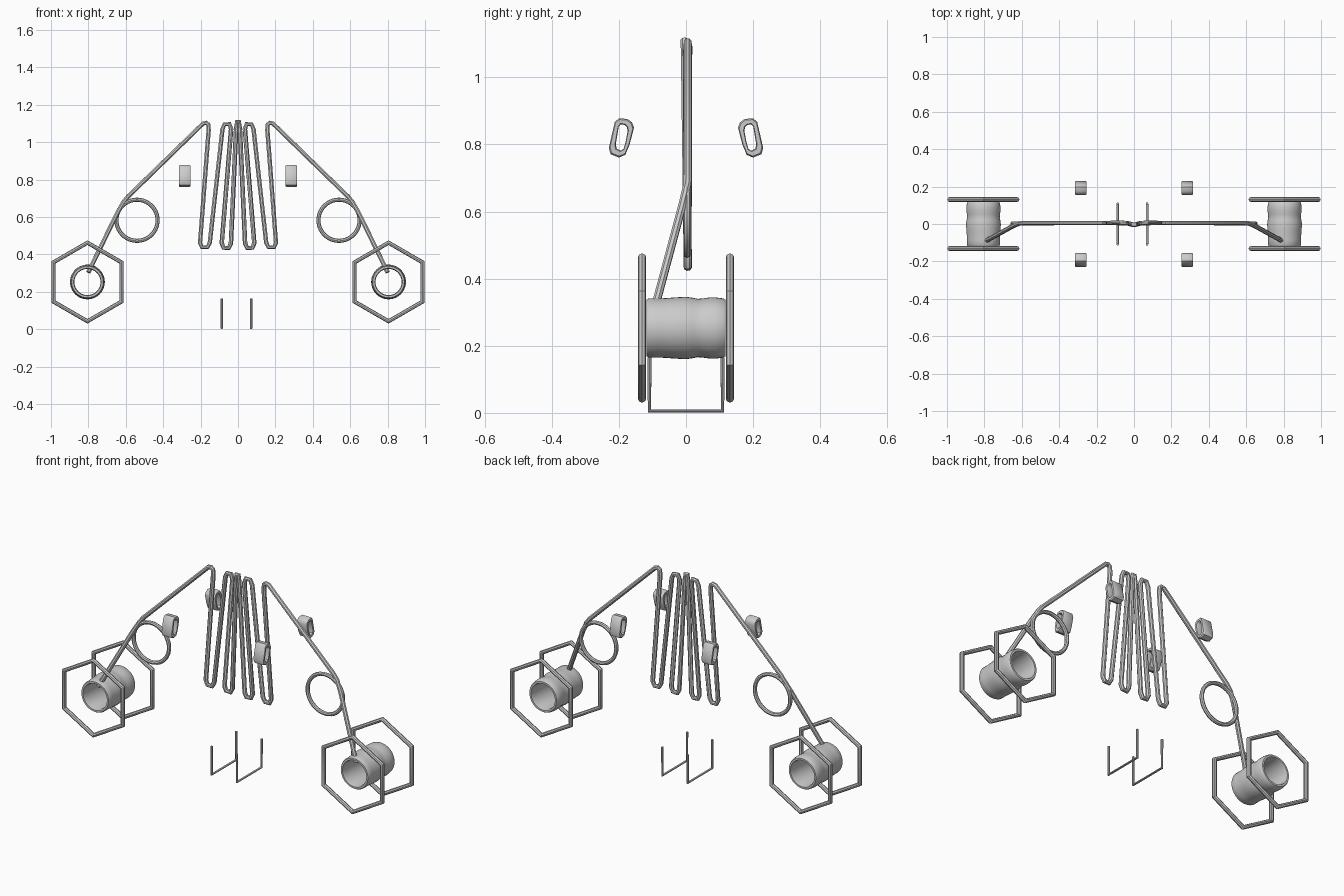
import bpy, bmesh
from math import sin, cos, pi, radians

if "Cube" in bpy.data.objects:
    bpy.data.objects.remove(bpy.data.objects["Cube"])


def finish(ob, angle=35):
    bpy.ops.object.select_all(action='DESELECT')
    ob.select_set(True)
    bpy.context.view_layer.objects.active = ob
    if ob.type == 'CURVE':
        bpy.ops.object.convert(target='MESH')
    bpy.ops.object.shade_smooth_by_angle(angle=radians(angle))


def tube(name, pts, r, closed=False, res=2):
    cu = bpy.data.curves.new(name, 'CURVE')
    cu.dimensions = '3D'
    cu.bevel_depth = r
    cu.bevel_resolution = res
    cu.use_fill_caps = True
    sp = cu.splines.new('POLY')
    sp.points.add(len(pts) - 1)
    for p, co in zip(sp.points, pts):
        p.co = (*co, 1)
    sp.use_cyclic_u = closed
    ob = bpy.data.objects.new(name, cu)
    bpy.context.collection.objects.link(ob)
    finish(ob)


def ring_mesh(name, loops):
    """Closed skin through a closed sequence of equally sized loops."""
    bm = bmesh.new()
    rows = [[bm.verts.new(p) for p in loop] for loop in loops]
    n = len(rows[0])
    for i, a in enumerate(rows):
        b = rows[(i + 1) % len(rows)]
        for j in range(n):
            k = (j + 1) % n
            bm.faces.new((a[j], a[k], b[k], b[j]))
    bmesh.ops.recalc_face_normals(bm, faces=bm.faces)
    me = bpy.data.meshes.new(name)
    bm.to_mesh(me)
    bm.free()
    ob = bpy.data.objects.new(name, me)
    bpy.context.collection.objects.link(ob)
    finish(ob)


def circle(cx, cy, cz, r, n, start=0.0):
    return [(cx + r * cos(start + 2 * pi * i / n), cy,
             cz + r * sin(start + 2 * pi * i / n)) for i in range(n)]


HX, HZ = 0.805, 0.253

# Spool profile (y, radius): bumpy outside, then back along the bore
spool = [(-0.118, 0.084), (-0.112, 0.088), (-0.085, 0.088), (-0.06, 0.089),
         (-0.035, 0.091), (0.0, 0.093), (0.02, 0.090), (0.035, 0.087),
         (0.05, 0.088), (0.07, 0.091), (0.09, 0.091), (0.112, 0.088),
         (0.118, 0.084), (0.118, 0.074), (0.105, 0.070), (0.0, 0.073),
         (-0.105, 0.070), (-0.118, 0.074)]

# Oblong loop outline in (y, z), leaning inward at the top
loop = [(0.161, 0.866), (0.175, 0.876), (0.199, 0.878), (0.212, 0.868),
        (0.230, 0.790), (0.225, 0.771), (0.200, 0.761), (0.181, 0.769),
        (0.168, 0.800), (0.155, 0.850)]
ly = sum(p[0] for p in loop) / len(loop)
lz = sum(p[1] for p in loop) / len(loop)


def loop_row(x, sx, sy, scy, scz):
    return [(sx * x, sy * (ly + (y - ly) * scy), lz + (z - lz) * scz)
            for y, z in loop]


for s, side in ((-1, "left"), (1, "right")):
    # Spool with a hexagon rim at each end
    ring_mesh(f"spool_{side}",
              [circle(s * HX, y, HZ, r, 40) for y, r in spool])
    for y, end in ((-0.131, "front"), (0.131, "back")):
        tube(f"hex_rim_{end}_{side}",
             circle(s * HX, y, HZ, 0.210, 6, pi / 2), 0.0125, True)
    # Round ring hanging on the line
    tube(f"ring_{side}", circle(s * 0.54, 0.003, 0.583, 0.11, 40), 0.011, True)
    # Oblong loops front and back
    for t, end in ((-1, "front"), (1, "back")):
        ring_mesh(f"oblong_loop_{end}_{side}", [
            loop_row(x, s, t, a, b) for x, a, b in (
                (0.260, 1, 1), (0.310, 1, 1), (0.316, 0.9, 0.93),
                (0.316, 0.55, 0.72), (0.310, 0.47, 0.67),
                (0.260, 0.47, 0.67), (0.254, 0.55, 0.72), (0.254, 0.9, 0.93))])

# Folded line: left half of the path, mirrored for the right half
half = [(-0.800, -0.095, 0.305), (-0.645, -0.010, 0.622), (-0.612, 0.004, 0.680),
        (-0.590, 0.005, 0.708), (-0.187, 0.005, 1.100), (-0.170, 0.005, 1.104),
        (-0.159, 0.005, 1.095), (-0.157, 0.005, 1.065),
        (-0.203, 0.005, 0.462), (-0.192, 0.005, 0.438), (-0.164, 0.005, 0.438),
        (-0.151, 0.005, 0.462),
        (-0.083, 0.007, 1.070), (-0.072, 0.007, 1.096), (-0.046, 0.005, 1.098),
        (-0.037, 0.003, 1.070),
        (-0.087, 0.005, 0.460), (-0.077, 0.005, 0.436), (-0.050, 0.005, 0.434),
        (-0.038, 0.005, 0.458), (-0.010, -0.003, 1.070), (-0.006, -0.004, 1.110)]
path = half + [(-x, y, z) for x, y, z in reversed(half)]
tube("folded_line", path, 0.0125)

# Thin U-shaped floor brackets
for x, side in ((-0.087, "left"), (0.070, "right")):
    tube(f"floor_bracket_{side}",
         [(x, -0.109, 0.165), (x, -0.109, 0.006), (x, 0.109, 0.006),
          (x, 0.109, 0.165)], 0.0065)
